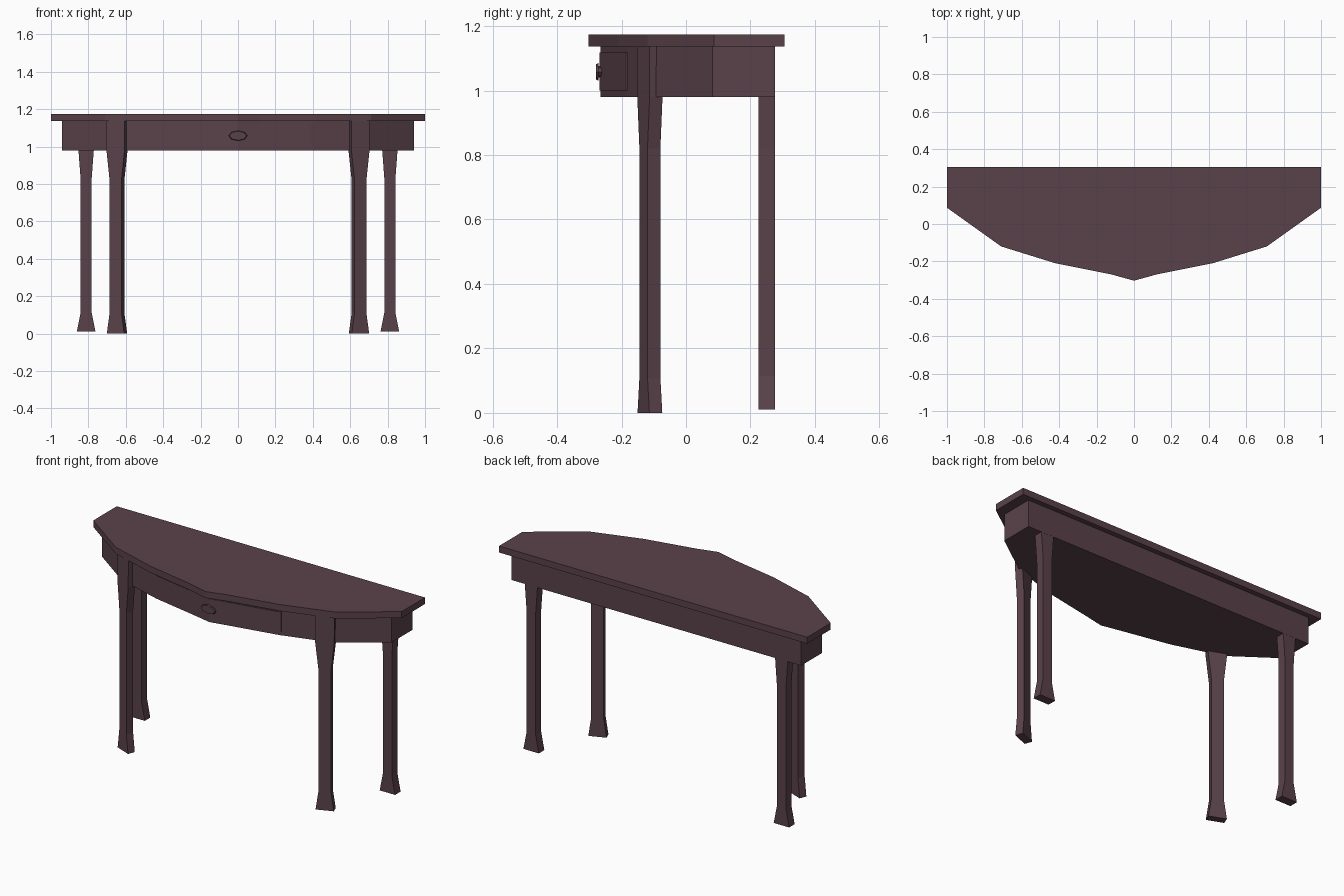
import bpy, bmesh, math
from mathutils import Matrix

if "Cube" in bpy.data.objects:
    bpy.data.objects.remove(bpy.data.objects["Cube"])

wood = bpy.data.materials.new("dark mahogany")
wood.diffuse_color = (0.102, 0.055, 0.069, 1)
wood.use_nodes = True
wood.node_tree.nodes["Principled BSDF"].inputs["Base Color"].default_value = wood.diffuse_color


def finish(name, bm):
    bmesh.ops.recalc_face_normals(bm, faces=bm.faces[:])
    me = bpy.data.meshes.new(name)
    bm.to_mesh(me)
    bm.free()
    me.materials.append(wood)
    ob = bpy.data.objects.new(name, me)
    bpy.context.collection.objects.link(ob)
    return ob


def loft(name, rings, place=Matrix()):
    """Join rings of points into a capped solid."""
    bm = bmesh.new()
    vs = [[bm.verts.new(place @ Matrix.Translation(p).translation) for p in r] for r in rings]
    n = len(vs[0])
    for a, b in zip(vs, vs[1:]):
        for i in range(n):
            j = (i + 1) % n
            bm.faces.new((a[i], a[j], b[j], b[i]))
    bm.faces.new(vs[0])
    bm.faces.new(vs[-1])
    return finish(name, bm)


def slab(name, half, z0, z1):
    """Extrude a bow-front outline; half runs from the centre tip to the back right."""
    outline = half + [(-x, y) for x, y in reversed(half) if x > 0]
    return loft(name, [[(x, y, z) for x, y in outline] for z in (z0, z1)])


# Bow-front top, apron and drawer front
slab("table_top", [(0, -0.303), (0.12, -0.27), (0.42, -0.21), (0.71, -0.12),
                   (1, 0.087), (1, 0.305)], 1.136, 1.174)
slab("apron", [(0, -0.265), (0.12, -0.24), (0.40, -0.185), (0.685, -0.1),
               (0.94, 0.082), (0.94, 0.276)], 0.98, 1.137)
slab("drawer_front", [(0, -0.268), (0.12, -0.244), (0.385, -0.193),
                      (0.41, -0.186), (0.41, -0.15)], 1.0, 1.118)

# Drawer handle: small oval plate with a stem behind it
def oval(w, h, y):
    return [(w * math.cos(k * math.pi / 4), y, 1.058 + h * math.sin(k * math.pi / 4)) for k in range(8)]
loft("drawer_handle", [oval(0.035, 0.018, -0.255), oval(0.035, 0.018, -0.271),
                       oval(0.05, 0.027, -0.272), oval(0.046, 0.024, -0.279)])


# Legs: rectangular section, flared at the foot and under the apron
def leg(name, x, y, angle, depth, levels):
    d = depth / 2
    rings = [[(-w, -d, z), (w, -d, z), (w, d, z), (-w, d, z)] for w, z in levels]
    place = Matrix.Translation((x, y, 0)) @ Matrix.Rotation(angle, 4, 'Z')
    loft(name, rings, place)


for s, side in ((-1, "left"), (1, "right")):
    leg("front_leg_" + side, s * 0.647, -0.112, s * math.radians(21.6), 0.043,
        [(0.05, 0), (0.034, 0.11), (0.034, 0.82), (0.052, 0.98), (0.053, 1.137)])
    leg("back_leg_" + side, s * 0.812, 0.25, 0, 0.051,
        [(0.05, 0.01), (0.029, 0.115), (0.029, 0.82), (0.041, 0.98), (0.041, 1.0)])
